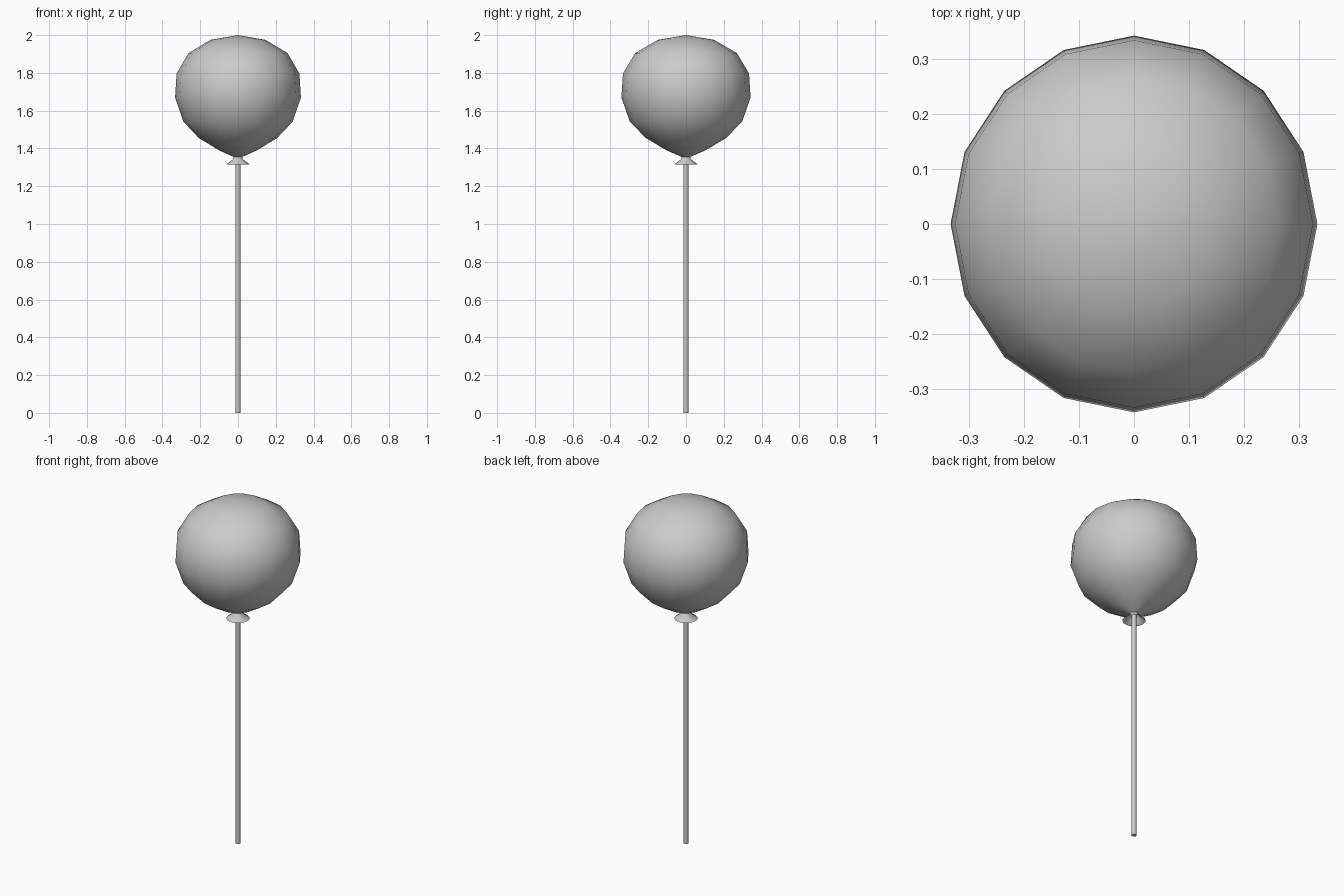
import bpy, bmesh
from math import cos, sin, tau, radians

if "Cube" in bpy.data.objects:
    bpy.data.objects.remove(bpy.data.objects["Cube"])


def lathe(name, profile, sides, y_scale=1.0, angle=60):
    """Revolve (radius, z) points around z; radius 0 makes a pole."""
    bm = bmesh.new()
    rings = []
    for r, z in profile:
        if r == 0:
            rings.append([bm.verts.new((0, 0, z))] * sides)
        else:
            rings.append([bm.verts.new((r * cos(tau * i / sides), r * y_scale * sin(tau * i / sides), z))
                          for i in range(sides)])
    for a, b in zip(rings, rings[1:]):
        for i in range(sides):
            j = (i + 1) % sides
            corners = list(dict.fromkeys((a[i], a[j], b[j], b[i])))
            bm.faces.new(corners)
    bmesh.ops.recalc_face_normals(bm, faces=bm.faces)
    mesh = bpy.data.meshes.new(name)
    bm.to_mesh(mesh)
    bm.free()
    obj = bpy.data.objects.new(name, mesh)
    bpy.context.collection.objects.link(obj)
    bpy.ops.object.select_all(action='DESELECT')
    obj.select_set(True)
    bpy.context.view_layer.objects.active = obj
    bpy.ops.object.shade_smooth_by_angle(angle=radians(angle))
    return obj


# Inflated body, slightly deeper than wide
lathe("balloon", [(0.022, 1.355), (0.10, 1.39), (0.207, 1.455), (0.29, 1.543),
                  (0.333, 1.67), (0.325, 1.797), (0.262, 1.905),
                  (0.145, 1.975), (0, 2.0)], 16, 1.027)

# Tied neck with its open flared lip
lathe("balloon_neck", [(0.062, 1.315), (0.024, 1.345), (0.022, 1.36)], 16)

# Stick, reaching up into the neck
lathe("stick", [(0, 0), (0.013, 0), (0.013, 1.36), (0, 1.36)], 12)
